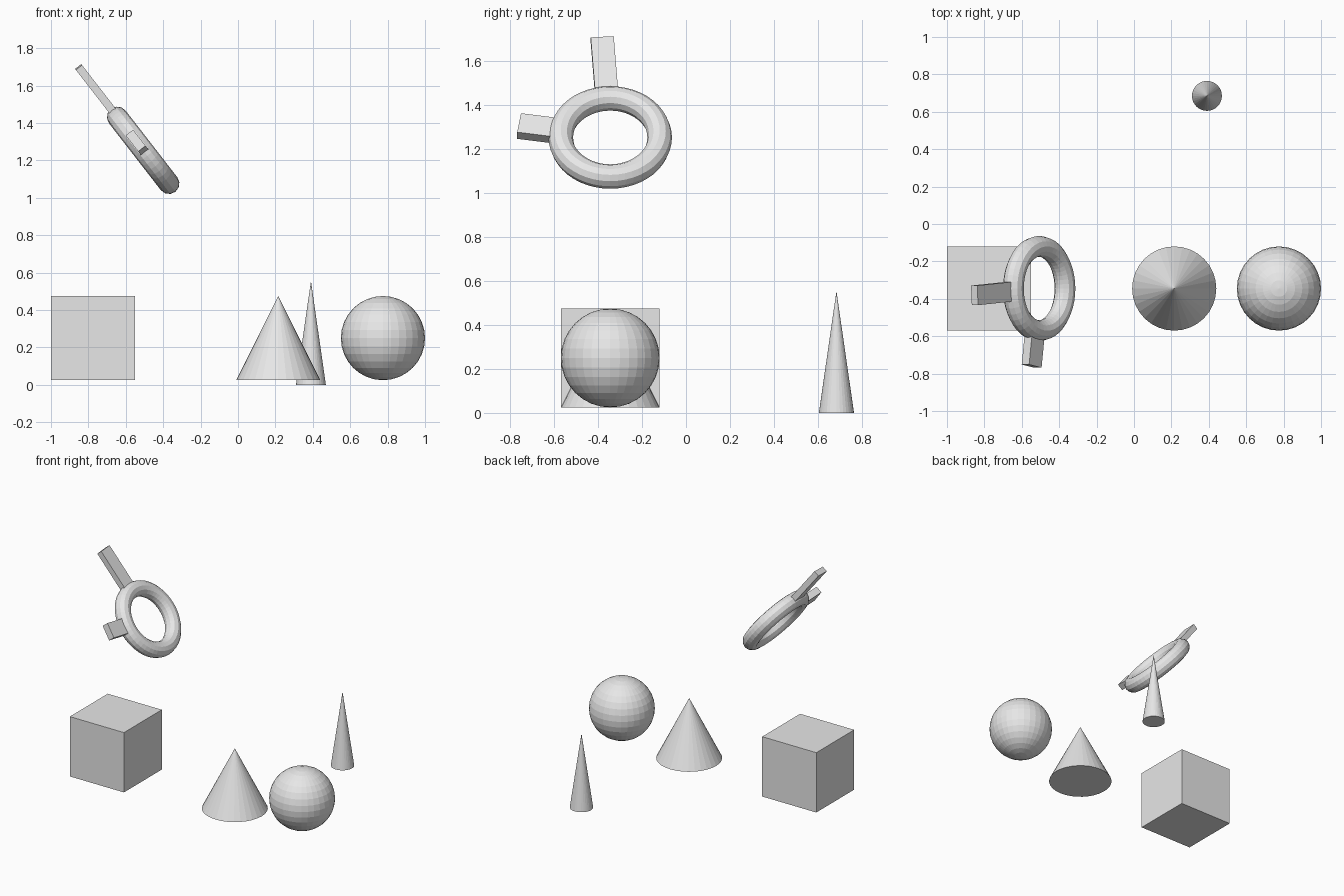
import bpy
import math
from mathutils import Matrix, Vector

cube = bpy.data.objects.get("Cube")
if cube:
    bpy.data.objects.remove(cube, do_unlink=True)

grey = bpy.data.materials.new("plain grey")
grey.use_nodes = True
colour = (0.8, 0.8, 0.8, 1.0)
grey.diffuse_color = colour
grey.node_tree.nodes["Principled BSDF"].inputs["Base Color"].default_value = colour


def finish(name):
    obj = bpy.context.object
    obj.name = name
    obj.data.materials.clear()
    obj.data.materials.append(grey)
    return obj


def cone(name, x, y, z, radius, height):
    bpy.ops.mesh.primitive_cone_add(vertices=32, radius1=radius, depth=height,
                                    location=(x, y, z + height / 2))
    finish(name)


# Row of basic solids
bpy.ops.mesh.primitive_cube_add(size=0.45, location=(-0.775, -0.345, 0.25))
finish("block")
bpy.ops.mesh.primitive_uv_sphere_add(segments=32, ring_count=16, radius=0.225,
                                     location=(0.775, -0.345, 0.25))
finish("ball")
cone("wide_cone", 0.215, -0.345, 0.025, 0.225, 0.45)

# Slim cone at the back
cone("slim_cone", 0.39, 0.685, 0.0, 0.08, 0.555)

# Tilted frame shared by the ring and its two bars
tilt = math.radians(52.2)
frame = Matrix.Translation((-0.507, -0.345, 1.254)) @ Matrix.Rotation(tilt, 4, 'Y')

bpy.ops.mesh.primitive_torus_add(major_segments=48, minor_segments=12,
                                 major_radius=0.225, minor_radius=0.056)
finish("ring").matrix_world = frame


def bar(name, angle, inner, outer, width, thickness, roll):
    """Box pointing outward from the ring centre, turned about its own length."""
    bpy.ops.mesh.primitive_cube_add(size=1)
    obj = finish(name)
    size = Vector((outer - inner, width, thickness))
    obj.data.transform(Matrix.Diagonal(size).to_4x4())
    obj.matrix_world = (frame @ Matrix.Rotation(math.radians(angle), 4, 'Z')
                        @ Matrix.Translation(((inner + outer) / 2, 0, 0))
                        @ Matrix.Rotation(math.radians(roll), 4, 'X'))


# Bars reaching outward from the ring
bar("long_bar", 183.7, 0.225, 0.565, 0.105, 0.042, 0)
bar("short_bar", 261, 0.225, 0.42, 0.11, 0.05, 0)
